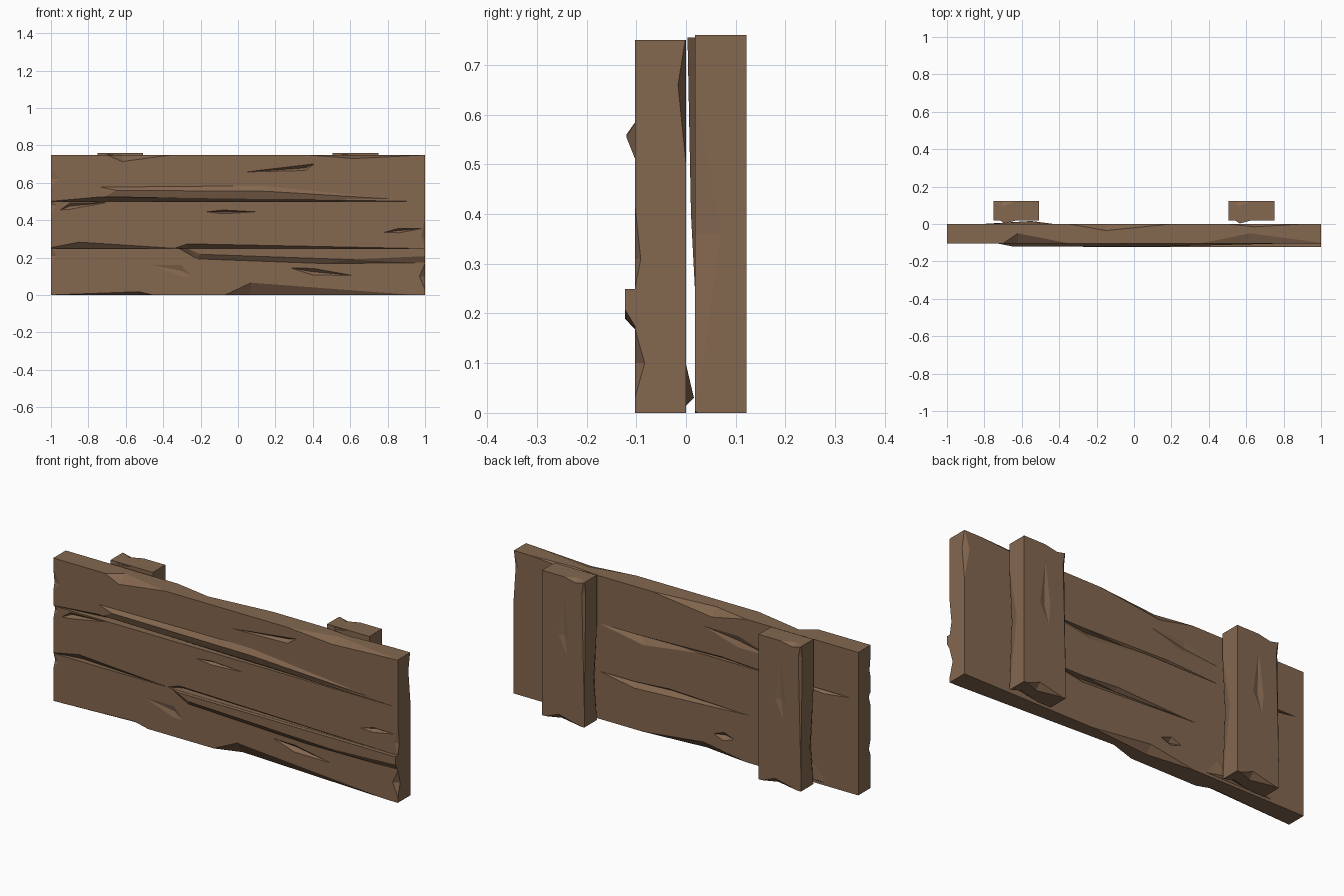
import bpy, bmesh
from mathutils import Vector

if "Cube" in bpy.data.objects:
    bpy.data.objects.remove(bpy.data.objects["Cube"])

wood = bpy.data.materials.new("brown_wood")
wood.diffuse_color = (0.23, 0.135, 0.078, 1)
wood.use_nodes = True
wood.node_tree.nodes["Principled BSDF"].inputs["Base Color"].default_value = wood.diffuse_color
F = -0.103  # front face of the planks


def hull(bm, pts):
    vs = [bm.verts.new(p) for p in pts]
    res = bmesh.ops.convex_hull(bm, input=vs)
    bmesh.ops.delete(bm, geom=[v for v in vs if v.is_valid and not v.link_faces], context='VERTS')


def make(name, solids):
    bm = bmesh.new()
    for pts in solids:
        hull(bm, pts)
    bmesh.ops.recalc_face_normals(bm, faces=bm.faces)
    me = bpy.data.meshes.new(name)
    bm.to_mesh(me)
    bm.free()
    me.materials.append(wood)
    ob = bpy.data.objects.new(name, me)
    bpy.context.collection.objects.link(ob)
    return ob


def box(x0, x1, y0, y1, z0, z1):
    return [(x, y, z) for x in (x0, x1) for y in (y0, y1) for z in (z0, z1)]


def spindle(a, b, c, r):
    """Long faceted chip from a to b, widest at c, with half sizes r."""
    c = Vector(c)
    pts = [Vector(a), Vector(b)]
    for i in range(3):
        if r[i]:
            d = Vector([r[i] if k == i else 0 for k in range(3)])
            pts += [c + d, c - d]
    return pts


def along_x(x0, x1, xc, y, z, ry, rz, tilt=0):
    return spindle((x0, y, z - tilt), (x1, y, z + tilt), (xc, y, z), (0, ry, rz))


def along_z(z0, z1, zc, x, y, rx, ry):
    return spindle((x, y, z0), (x, y, z1), (x, y, zc), (rx, ry, 0))


def carve(ob, bumps, chips):
    for op, solids in (('UNION', bumps), ('DIFFERENCE', chips)):
        for i, s in enumerate(solids):
            tool = make(f"{ob.name}_{op.lower()}_helper_{i}", [s])
            m = ob.modifiers.new(op, 'BOOLEAN')
            m.operation, m.object, m.solver = op, tool, 'EXACT'
            bpy.context.view_layer.update()
            me = bpy.data.meshes.new_from_object(
                ob.evaluated_get(bpy.context.evaluated_depsgraph_get()))
            ob.modifiers.clear()
            ob.data = me
            bpy.data.objects.remove(tool)
    ob.data.materials.clear()
    ob.data.materials.append(wood)
    ob.data.polygons.foreach_set("material_index", [0] * len(ob.data.polygons))


# bottom plank: raised splinter along its top front edge, chips and cracks
bottom = make("bottom_plank", [box(-1, 1, F, 0, 0, 0.25)])
carve(bottom, [
    [(-.32, -.1, .249), (-.22, -.1, .19), (.45, -.1, .165), (1, -.1, .17), (1, -.1, .249),
     (-.27, -.123, .249), (-.2, -.123, .218), (.6, -.123, .19), (1, -.123, .208), (1, -.123, .249)],
    [(-.98, -.01, .005), (-.35, -.01, .005), (-.45, -.01, .14), (-.9, -.01, .12), (-.55, .016, .03)],
], [
    along_x(-1.02, -.45, -.53, F, 0, .03, .018),
    along_x(-.07, .95, .07, F, 0, .045, .066),
    along_x(.28, .61, .4, F, .125, .02, .018, -.02),
    along_x(-.47, -.25, -.3, F, .13, .008, .03, -.03),
    along_x(-.37, .5, .3, 0, .25, .03, .035),
    along_x(-.35, .25, -.1, 0, 0, .03, .04),
    along_x(-.28, -.16, -.22, 0, .1, .02, .022),
    along_z(.03, .17, .1, 1, F, .03, .02),
    along_z(.17, .26, .21, -1, F, .03, .015),
])

# middle plank
middle = make("middle_plank", [box(-1, 1, F, 0, 0.25, 0.5)])
carve(middle, [], [
    along_x(-1.02, -.34, -.85, F, .25, .03, .033),
    along_x(-.34, .93, -.27, F, .25, .035, .024),
    along_x(-.17, .1, -.08, F, .445, .015, .01),
    along_x(-.95, -.7, -.9, F, .475, .015, .016, .02),
    along_x(.78, .98, .86, F, .345, .02, .012, .01),
    along_x(-.08, .5, .25, 0, .5, .03, .045),
    along_x(-.95, -.6, -.8, 0, .5, .03, .02),
    along_x(-.3, .3, .1, 0, .25, .02, .015),
    along_z(.25, .42, .31, 1, F, .02, .012),
    along_z(.43, .52, .48, -1, F, .03, .015),
])

# top plank: raised splinter along its lower front edge
top = make("top_plank", [box(-1, 1, F, 0, 0.5, 0.75)])
carve(top, [
    [(-.75, -.1, .58), (.15, -.1, .588), (.97, -.1, .505), (-.75, -.1, .505),
     (-.65, -.12, .56), (.15, -.12, .555)],
], [
    along_x(-1.02, 1, -.7, F, .5, .04, .028),
    along_x(-.7, -.35, -.62, F, .75, .053, .036),
    along_x(.36, 1.02, .62, F, .75, .053, .02),
    along_x(.04, .41, .36, F, .68, .02, .014, .022),
    along_x(-.35, .2, -.15, 0, .75, .035, .042),
    along_x(.5, .9, .65, 0, .75, .015, .02),
    along_x(-.5, .3, -.2, 0, .5, .02, .015),
    along_x(-.5, -.1, -.3, 0, .62, .012, .03, .03),
    along_z(.5, .76, .66, 1, 0, .03, .016),
    along_z(.58, .7, .62, -1, F, .04, .01),
])

# two identical battens on the back, with a slight swelling on the inner face
for side, x0 in (("left", -0.752), ("right", 0.505)):
    x1 = x0 + 0.245
    xm = x0 + 0.06
    batten = make(f"{side}_batten", [box(x0, x1, 0.018, 0.122, 0, 0.76)])
    carve(batten, [
        [(x0 + .02, .03, .755), (x1 - .08, .03, .755), (xm, .03, .02),
         (xm, .003, .755), (xm, .01, .4)],
    ], [
        along_z(-.02, .64, .36, x1, .018, .015, .052),
        along_z(.1, .78, .7, x0, .122, .015, .012),
        along_z(.0, .5, .2, x0, .018, .015, .03),
        along_x(x0 + .02, x1 - .02, x0 + .15, .122, 0, .03, .03),
        along_x(x0 - .01, x0 + .12, x0 + .05, .122, .76, .03, .014),
        spindle((x0 + .1, .122, .35), (x0 + .12, .122, .68), (x0 + .12, .122, .45), (.03, .008, 0)),
        along_x(x0 + .08, x1 + .01, x0 + .2, .018, 0, .03, .02),
    ])
